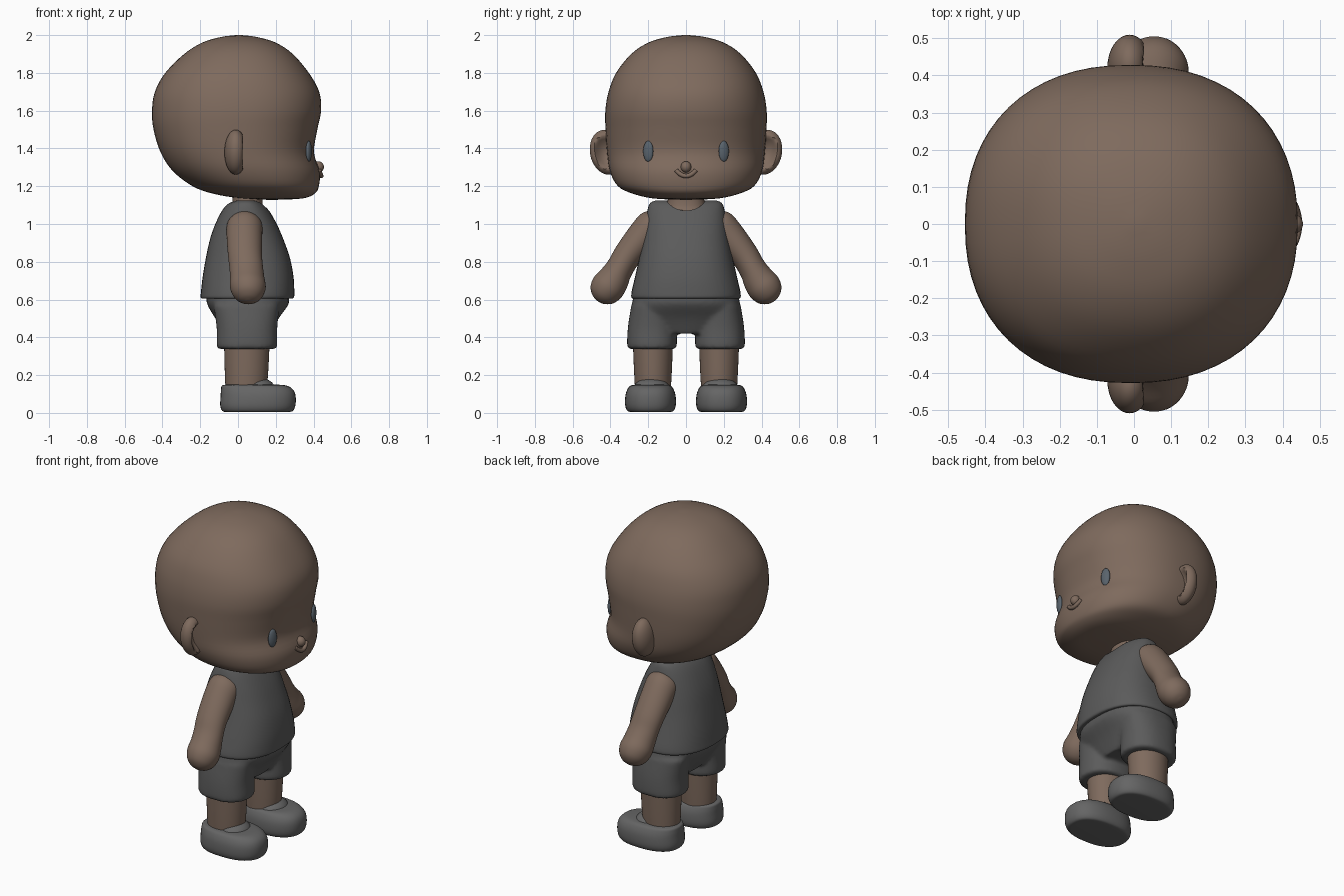
import bpy
import bmesh
from math import cos, sin, pi, radians
from mathutils import Matrix, Vector

if "Cube" in bpy.data.objects:
    bpy.data.objects.remove(bpy.data.objects["Cube"], do_unlink=True)


def material(name, r, g, b):
    m = bpy.data.materials.new(name)
    m.use_nodes = True
    m.diffuse_color = (r, g, b, 1)
    m.node_tree.nodes["Principled BSDF"].inputs["Base Color"].default_value = (r, g, b, 1)
    return m


SKIN = material("brown skin", 0.21, 0.145, 0.11)
CLOTH = material("dark grey cloth", 0.105, 0.105, 0.105)
SHOE = material("grey shoe", 0.13, 0.13, 0.13)
EYE = material("slate eye", 0.10, 0.125, 0.15)


def finish(name, bm, mat, angle=45):
    bmesh.ops.recalc_face_normals(bm, faces=bm.faces)
    mesh = bpy.data.meshes.new(name)
    bm.to_mesh(mesh)
    bm.free()
    mesh.materials.append(mat)
    mesh.shade_smooth()
    mesh.set_sharp_from_angle(angle=radians(angle))
    ob = bpy.data.objects.new(name, mesh)
    bpy.context.scene.collection.objects.link(ob)
    return ob


def spline(keys, steps):
    """Catmull-Rom interpolation through tuples of values."""
    rows = []
    for i in range(len(keys) - 1):
        a, b, c, d = (keys[max(0, min(len(keys) - 1, i + k))] for k in (-1, 0, 1, 2))
        for s in range(steps):
            t = s / steps
            rows.append([q + 0.5 * t * (r - p + t * (2*p - 5*q + 4*r - u + t * (3*(q - r) + u - p)))
                         for p, q, r, u in zip(a, b, c, d)])
    return rows + [list(keys[-1])]


def loft(bm, keys, power=2.2, cy=0, matrix=Matrix(), steps=4, sides=40):
    """Stack of rounded rings: (z, x min, x max, y half width, y shift)."""
    loops = []
    for z, x0, x1, ry, shift in spline([(*k, 0)[:5] for k in keys], steps):
        ring = []
        for i in range(sides):
            c, s = cos(2 * pi * i / sides), sin(2 * pi * i / sides)
            px = abs(c) ** (2 / power) * (1 if c > 0 else -1)
            py = abs(s) ** (2 / power) * (1 if s > 0 else -1)
            p = Vector(((x0 + x1) / 2 + px * (x1 - x0) / 2, cy + shift + py * ry, z))
            ring.append(bm.verts.new(matrix @ p))
        loops.append(ring)
    for a, b in zip(loops, loops[1:]):
        for i in range(sides):
            j = (i + 1) % sides
            bm.faces.new((a[i], a[j], b[j], b[i]))
    bm.faces.new(loops[0])
    bm.faces.new(loops[-1])


def loft_object(name, keys, mat, **options):
    bm = bmesh.new()
    loft(bm, keys, **options)
    return finish(name, bm, mat)


def ellipsoid(name, centre, radii, mat, turn=Matrix(), shape=None):
    bm = bmesh.new()
    bmesh.ops.create_uvsphere(bm, u_segments=32, v_segments=20, radius=1)
    if shape:
        for v in bm.verts:
            shape(v)
    bm.transform(Matrix.Translation(centre) @ turn @ Matrix.Diagonal((*radii, 1)))
    return finish(name, bm, mat)


# Head with a broad brow and low, square jaw
loft_object("head", [
    (1.128, 0.16, 0.20, 0.02), (1.135, 0.02, 0.34, 0.17), (1.16, -0.13, 0.405, 0.28),
    (1.2, -0.24, 0.428, 0.36), (1.28, -0.345, 0.432, 0.403), (1.38, -0.41, 0.402, 0.418),
    (1.5, -0.447, 0.42, 0.426), (1.6, -0.455, 0.44, 0.427), (1.7, -0.44, 0.43, 0.41),
    (1.8, -0.385, 0.375, 0.37), (1.9, -0.285, 0.29, 0.29), (1.96, -0.19, 0.2, 0.2),
    (1.99, -0.09, 0.1, 0.1), (2.0, -0.01, 0.02, 0.015)],
    SKIN, power=2.25, sides=64)

# Nose and smiling lip
ellipsoid("nose", (0.425, 0, 1.302), (0.03, 0.028, 0.03), SKIN)
lip = bpy.data.curves.new("lip", "CURVE")
lip.dimensions = "3D"
lip.bevel_depth = 0.012
lip.bevel_resolution = 3
lip.use_fill_caps = True
path = lip.splines.new("POLY")
path.points.add(10)
for i, point in enumerate(path.points):
    y = (i - 5) / 5
    point.co = (0.441 - 0.012 * y * y, 0.052 * y, 1.254 + 0.03 * y * y, 1)
lip.materials.append(SKIN)
bpy.context.scene.collection.objects.link(bpy.data.objects.new("lip", lip))


def ear_dish(v):
    """Hollow the forward side of the ear."""
    r = (v.co.y ** 2 + v.co.z ** 2) ** 0.5
    if v.co.x > 0 and r < 0.75:
        v.co.x -= 1.1 * (1 - (r / 0.75) ** 2)


# Paired parts; the left side lies on +y
for side, label in ((1, "left"), (-1, "right")):
    flip = Matrix.Diagonal((1, side, 1, 1))

    ellipsoid(label + "_eye", (0.375, side * 0.2, 1.385), (0.014, 0.028, 0.055), EYE,
              Matrix.Rotation(side * radians(20), 4, "Z"))

    ellipsoid(label + "_ear", (-0.012, side * 0.42, 1.38), (0.06, 0.088, 0.12), SKIN,
              flip @ Matrix.Rotation(radians(-12), 4, "X"), ear_dish)

    tilt = Matrix.Translation((0.055, 0.415, 0.665)) @ Matrix.Rotation(radians(36.5), 4, "X")
    loft_object(label + "_arm", [
        (-0.09, -0.01, 0.01, 0.01), (-0.08, -0.045, 0.045, 0.042), (-0.05, -0.078, 0.076, 0.075),
        (0, -0.097, 0.092, 0.09), (0.06, -0.097, 0.085, 0.083), (0.12, -0.1, 0.078, 0.073, 0.008),
        (0.2, -0.108, 0.072, 0.075, 0.016), (0.33, -0.115, 0.073, 0.085, 0.01),
        (0.42, -0.11, 0.07, 0.088), (0.47, -0.06, 0.02, 0.05)],
        SKIN, matrix=flip @ tilt, power=2)

    loft_object(label + "_leg", [
        (0.1, -0.065, 0.15, 0.093), (0.22, -0.07, 0.16, 0.1), (0.42, -0.075, 0.17, 0.108)],
        SKIN, cy=side * 0.175, power=2)

    loft_object(label + "_shoe", [
        (0.005, -0.06, 0.265, 0.1), (0.01, -0.083, 0.29, 0.122), (0.04, -0.094, 0.304, 0.134),
        (0.09, -0.092, 0.305, 0.133), (0.125, -0.09, 0.29, 0.122),
        (0.145, -0.085, 0.255, 0.105), (0.15, -0.06, 0.2, 0.07)],
        SHOE, cy=side * 0.188, power=2.4)
    ellipsoid(label + "_shoe_tongue", (0.11, side * 0.182, 0.13), (0.085, 0.095, 0.055), SHOE)

# Neck and upper chest showing in the collar
loft_object("neck", [(0.95, -0.05, 0.15, 0.13), (1.05, -0.04, 0.148, 0.115),
                     (1.1, -0.03, 0.13, 0.1), (1.2, -0.03, 0.13, 0.09)], SKIN)

# Sleeveless shirt with a scooped neckline
shirt = loft_object("shirt", [
    (0.63, -0.14, 0.235, 0.235), (0.608, -0.18, 0.275, 0.272), (0.61, -0.197, 0.295, 0.288),
    (0.64, -0.196, 0.298, 0.288), (0.72, -0.187, 0.294, 0.27), (0.82, -0.17, 0.275, 0.248),
    (0.92, -0.148, 0.24, 0.23), (1.0, -0.12, 0.205, 0.218), (1.07, -0.085, 0.165, 0.205),
    (1.11, -0.05, 0.128, 0.19), (1.125, -0.01, 0.09, 0.16)], CLOTH, power=2.4)
scoop = ellipsoid("neckline_cutter", (0.07, 0, 1.14), (0.16, 0.105, 0.085), CLOTH)
scoop.hide_render = True
scoop.hide_set(True)
cut = shirt.modifiers.new("neckline", "BOOLEAN")
cut.operation = "DIFFERENCE"
cut.object = scoop

# Shorts: hips and both legs fused into one soft piece
bm = bmesh.new()
loft(bm, [(0.42, -0.07, 0.17, 0.18), (0.5, -0.12, 0.215, 0.275),
          (0.58, -0.165, 0.27, 0.285), (0.64, -0.165, 0.265, 0.27)], power=2.4)
for side in (1, -1):
    loft(bm, [(0.338, -0.095, 0.185, 0.115), (0.35, -0.112, 0.207, 0.131),
              (0.45, -0.113, 0.208, 0.128), (0.57, -0.13, 0.22, 0.11)],
         cy=side * 0.18, power=2.3)
shorts = finish("shorts", bm, CLOTH)
fuse = shorts.modifiers.new("fuse", "REMESH")
fuse.mode = "VOXEL"
fuse.voxel_size = 0.012
fuse.use_smooth_shade = True
soften = shorts.modifiers.new("soften", "SMOOTH")
soften.factor = 0.5
soften.iterations = 4
